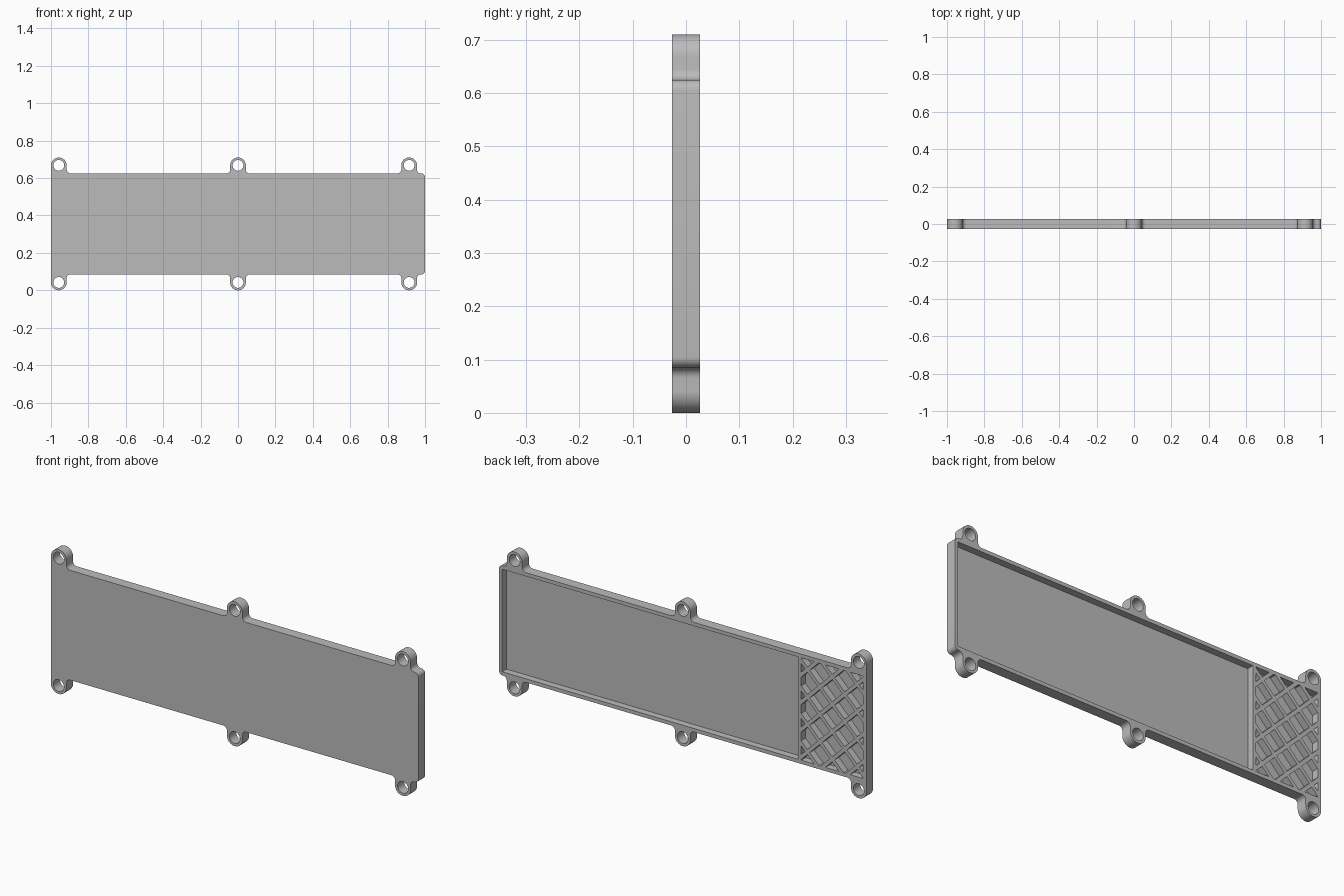
import bpy, bmesh
from math import sin, cos, radians
from mathutils import Vector, Matrix

if "Cube" in bpy.data.objects:
    bpy.data.objects.remove(bpy.data.objects["Cube"])

HALF = 0.026               # half thickness
MID, TOP = 0.355, 0.625    # middle height, top edge of the plate
LUG_Z, LUG_R, HOLE_R = 0.668, 0.042, 0.029
LUGS = (-0.958, 0.0, 0.915)
FILLET = 0.02
RIM = 0.018
FLOOR = -0.008             # y of the recessed floor


def arc(cx, cz, r, a0, a1, n):
    angles = [radians(a0 + (a1 - a0) * i / n) for i in range(n + 1)]
    return [(cx + r * cos(a), cz + r * sin(a)) for a in angles]


def add_prism(bm, pts, y0, y1):
    """Closed prism from an x-z outline between two y depths."""
    face = bm.faces.new([bm.verts.new((x, y0, z)) for x, z in pts])
    new = bmesh.ops.extrude_face_region(bm, geom=[face])["geom"]
    verts = [v for v in new if isinstance(v, bmesh.types.BMVert)]
    bmesh.ops.translate(bm, verts=verts, vec=(0, y1 - y0, 0))


def rect(x0, x1, z0, z1):
    return [(x0, z0), (x1, z0), (x1, z1), (x0, z1)]


def make_object(name, bm):
    bmesh.ops.recalc_face_normals(bm, faces=bm.faces[:])
    mesh = bpy.data.meshes.new(name)
    bm.to_mesh(mesh)
    bm.free()
    obj = bpy.data.objects.new(name, mesh)
    bpy.context.collection.objects.link(obj)
    return obj


# Upper outline, left to right, then mirrored for the lower edge
upper = []
for x in LUGS:
    if x > LUGS[0]:
        upper += arc(x - LUG_R - FILLET, TOP + FILLET, FILLET, 270, 360, 6)
    upper += arc(x, LUG_Z, LUG_R, 180, 0, 24)
    upper += arc(x + LUG_R + FILLET, TOP + FILLET, FILLET, 180, 270, 6)
upper += arc(1 - FILLET, TOP - FILLET, FILLET, 90, 0, 6)
lower = [(x, 2 * MID - z) for x, z in reversed(upper)]
bm = bmesh.new()
add_prism(bm, upper + lower, -HALF, HALF)
body = make_object("cover_plate", bm)

# Cutter: lug holes and the long tray pocket
bm = bmesh.new()
for x in LUGS:
    for z in (LUG_Z, 2 * MID - LUG_Z):
        add_prism(bm, arc(x, z, HOLE_R, 0, 345, 23), -0.1, 0.1)
z0, z1 = 2 * MID - TOP + RIM, TOP - RIM
add_prism(bm, rect(-0.628, 1 - RIM, z0, z1), FLOOR, 0.1)

# Cutter: diamond cells clipped to the bay, leaving diagonal ribs
x0, x1 = -1 + RIM, -0.645
cx = (x0 + x1) / 2
diag, rib = 0.135, 0.018
reach = diag / 2 - rib * 0.707
cells = bmesh.new()
for i in range(-4, 5):
    for j in range(-6, 7):
        if (i + j) % 2 == 0:
            x, z = cx + i * diag / 2, MID + j * diag / 2
            corners = arc(x, z, reach, 0, 270, 3)
            cells.faces.new([cells.verts.new((px, FLOOR, pz)) for px, pz in corners])
for co, no in (((x0, 0, 0), (-1, 0, 0)), ((x1, 0, 0), (1, 0, 0)),
               ((0, 0, z0), (0, 0, -1)), ((0, 0, z1), (0, 0, 1))):
    bmesh.ops.bisect_plane(cells, geom=cells.verts[:] + cells.edges[:] + cells.faces[:],
                           plane_co=co, plane_no=no, clear_outer=True)
for face in cells.faces:
    if face.calc_area() > 0.0002:
        add_prism(bm, [(v.co.x, v.co.z) for v in face.verts], FLOOR, 0.1)
cells.free()
cutter = make_object("recess_cutter", bm)
cutter.hide_render = True

# Cut the recesses
bpy.context.view_layer.objects.active = body
body.select_set(True)
cut = body.modifiers.new("recesses", 'BOOLEAN')
cut.operation = 'DIFFERENCE'
cut.solver = 'EXACT'
cut.object = cutter
bpy.ops.object.modifier_apply(modifier=cut.name)
bpy.data.objects.remove(cutter)

# Single grey material
grey = bpy.data.materials.new("plain_grey")
grey.use_nodes = True
colour = (0.5, 0.5, 0.5, 1)
grey.diffuse_color = colour
grey.node_tree.nodes["Principled BSDF"].inputs["Base Color"].default_value = colour
body.data.materials.clear()
body.data.materials.append(grey)
bpy.ops.object.shade_smooth_by_angle(angle=radians(30))
